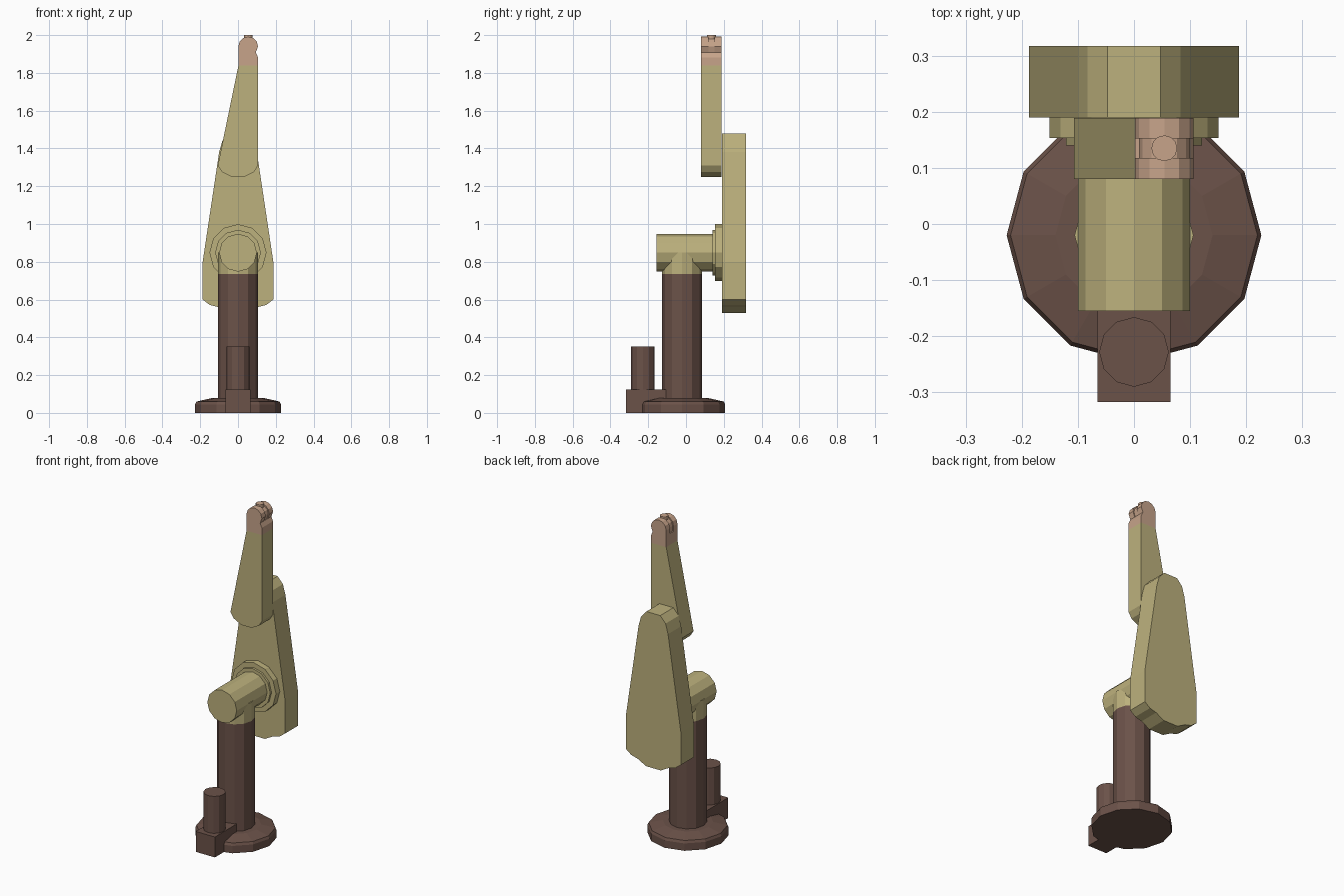
import bpy, bmesh, math
from mathutils import Matrix

cube = bpy.data.objects.get("Cube")
if cube:
    bpy.data.objects.remove(cube, do_unlink=True)


def material(name, rgb):
    m = bpy.data.materials.new(name)
    m.use_nodes = True
    m.diffuse_color = (*rgb, 1)
    bsdf = next(n for n in m.node_tree.nodes if n.type == 'BSDF_PRINCIPLED')
    bsdf.inputs["Base Color"].default_value = (*rgb, 1)
    return m


BROWN = material("dark brown", (0.147, 0.084, 0.066))
OLIVE = material("olive", (0.507, 0.440, 0.205))
TAN = material("tan", (0.571, 0.370, 0.255))


def finish(bm, name, mat):
    bmesh.ops.recalc_face_normals(bm, faces=bm.faces[:])
    me = bpy.data.meshes.new(name)
    bm.to_mesh(me)
    bm.free()
    me.materials.append(mat)
    ob = bpy.data.objects.new(name, me)
    bpy.context.collection.objects.link(ob)
    return ob


def box(name, mat, lo, hi):
    bm = bmesh.new()
    bmesh.ops.create_cube(bm, size=1)
    for v in bm.verts:
        for i in range(3):
            v.co[i] = lo[i] if v.co[i] < 0 else hi[i]
    return finish(bm, name, mat)


def turned(name, mat, rings, centre, along_y=False, sides=12):
    """Stack of (radius, position) rings about z, or about y."""
    bm = bmesh.new()
    loops = []
    for r, h in rings:
        loop = []
        for i in range(sides):
            a = 2 * math.pi * i / sides
            p, q = r * math.cos(a), r * math.sin(a)
            co = (p, h, q) if along_y else (p, q, h)
            loop.append(bm.verts.new(co))
        loops.append(loop)
    for a, b in zip(loops, loops[1:]):
        for i in range(sides):
            j = (i + 1) % sides
            bm.faces.new((a[i], a[j], b[j], b[i]))
    bm.faces.new(loops[0])
    bm.faces.new(loops[-1])
    bm.transform(Matrix.Translation(centre))
    return finish(bm, name, mat)


def plate(name, mat, outline, y0, y1):
    """Extrude an (x, z) outline from y0 to y1."""
    bm = bmesh.new()
    face = bm.faces.new([bm.verts.new((x, y0, z)) for x, z in outline])
    out = bmesh.ops.extrude_face_region(bm, geom=[face])
    for g in out["geom"]:
        if isinstance(g, bmesh.types.BMVert):
            g.co.y = y1
    return finish(bm, name, mat)


def arc(cx, cz, r, start, end, steps):
    return [(cx + r * math.cos(math.radians(start + (end - start) * i / steps)),
             cz + r * math.sin(math.radians(start + (end - start) * i / steps)))
            for i in range(steps + 1)]


# Base and column
AXIS = (0, -0.02, 0)
turned("base_disc", BROWN, [(0.227, 0), (0.227, 0.045), (0.22, 0.06), (0.14, 0.078)], AXIS)
turned("column", BROWN, [(0.106, 0.05), (0.106, 0.735)], AXIS)
turned("column_cap", OLIVE, [(0.106, 0.735), (0.106, 0.85)], AXIS)

# Drive motor on its mounting block
box("motor_block", BROWN, (-0.065, -0.317, 0), (0.065, -0.105, 0.125))
turned("motor", BROWN, [(0.062, 0.12), (0.062, 0.352)], (0, -0.228, 0))

# Shoulder barrel with stepped flange
SHOULDER = (0, 0, 0.848)
turned("shoulder_barrel", OLIVE, [(0.1, -0.155), (0.1, 0.15)], SHOULDER, True)
turned("shoulder_collar", OLIVE, [(0.121, 0.14), (0.121, 0.16)], SHOULDER, True)
turned("shoulder_flange", OLIVE, [(0.151, 0.153), (0.151, 0.195)], SHOULDER, True)

# Lower arm: wide foot, straight sides, tapered to a rounded top
half = [(0.05, 0.53), (0.105, 0.56), (0.15, 0.572), (0.187, 0.6), (0.187, 0.8),
        (0.1, 1.38), (0.083, 1.44), (0.047, 1.48)]
plate("lower_arm", OLIVE, half + [(-x, z) for x, z in reversed(half)], 0.19, 0.317)

# Upper arm: rounded bottom, one straight edge and one slanted edge
plate("upper_arm", OLIVE,
      [(-0.107, 1.31), (-0.085, 1.276), (-0.035, 1.25), (0.035, 1.25), (0.085, 1.276),
       (0.106, 1.31), (0.106, 1.838), (0.002, 1.838)], 0.08, 0.189)

# Wrist: solid neck, two rounded cheeks and a recessed middle
plate("wrist_neck", TAN,
      [(0.002, 1.838), (0.106, 1.838), (0.106, 1.882), (0.094, 1.908), (0.002, 1.908)],
      0.08, 0.189)
head = [(0.002, 1.908), (0.094, 1.908)] + arc(0.054, 1.94, 0.052, 0, 180, 6)
for side, y0, y1 in (("front", 0.08, 0.118), ("back", 0.152, 0.189)):
    plate("wrist_cheek_" + side, TAN, head, y0, y1)
inner = [(0.01, 1.908), (0.09, 1.908)] + arc(0.054, 1.94, 0.045, 0, 180, 6)
plate("wrist_core", TAN, inner, 0.118, 0.152)
turned("tool_mount", TAN, [(0.023, 1.975), (0.023, 2.0)], (0.054, 0.135, 0))
